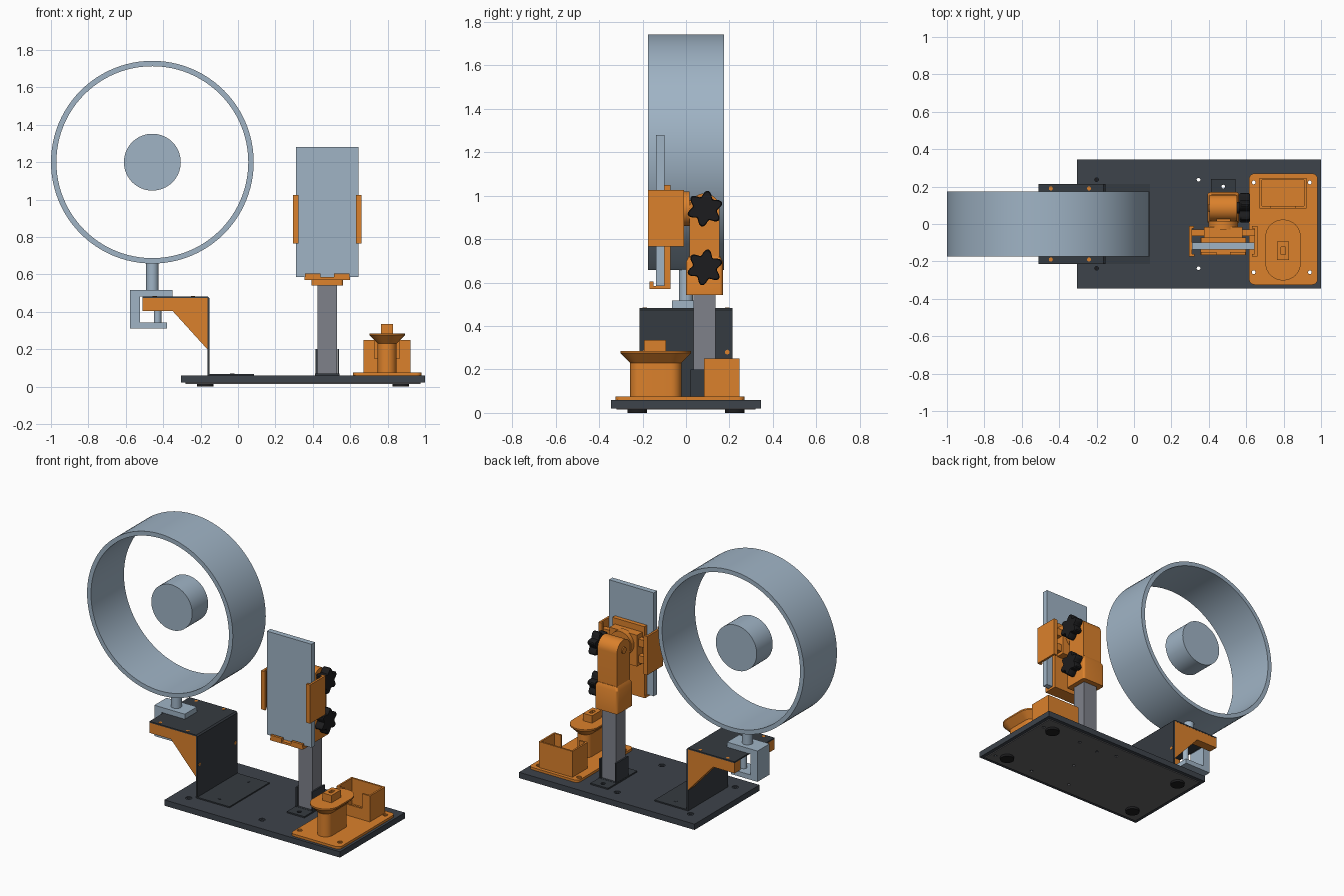
import bpy, bmesh, math

if "Cube" in bpy.data.objects:
    bpy.data.objects.remove(bpy.data.objects["Cube"])


def material(name, rgb):
    m = bpy.data.materials.new(name)
    m.use_nodes = True
    m.diffuse_color = (*rgb, 1)
    m.node_tree.nodes["Principled BSDF"].inputs["Base Color"].default_value = (*rgb, 1)
    return m


STEEL_BLUE = material("steel_blue", (0.35, 0.455, 0.56))
ORANGE = material("printed_orange", (0.71, 0.22, 0.025))
CHARCOAL = material("charcoal_board", (0.047, 0.056, 0.07))
SHEET = material("dark_sheet_metal", (0.036, 0.043, 0.052))
GREY = material("post_grey", (0.21, 0.22, 0.255))
BLACK = material("rubber_black", (0.012, 0.012, 0.013))
PANEL = material("underside_grey", (0.13, 0.13, 0.135))


# ---- helpers: every part is a loft through matching loops ----
def shade(ob):
    bpy.ops.object.select_all(action='DESELECT')
    ob.select_set(True)
    bpy.context.view_layer.objects.active = ob
    bpy.ops.object.shade_smooth_by_angle(angle=math.radians(30))


def loft(name, loops, mat, ring=False):
    bm = bmesh.new()
    rows = [[bm.verts.new(p) for p in loop] for loop in loops]
    n = len(rows[0])
    pairs = list(zip(rows, rows[1:])) + ([(rows[-1], rows[0])] if ring else [])
    for a, b in pairs:
        for i in range(n):
            j = (i + 1) % n
            bm.faces.new((a[i], a[j], b[j], b[i]))
    if not ring:
        bm.faces.new(rows[0])
        bm.faces.new(rows[-1])
    bmesh.ops.recalc_face_normals(bm, faces=bm.faces)
    mesh = bpy.data.meshes.new(name)
    bm.to_mesh(mesh)
    bm.free()
    mesh.materials.append(mat)
    ob = bpy.data.objects.new(name, mesh)
    bpy.context.collection.objects.link(ob)
    shade(ob)
    return ob


def place(pts, axis, d):
    if axis == 'X':
        return [(d, u, v) for u, v in pts]
    if axis == 'Y':
        return [(u, d, v) for u, v in pts]
    return [(u, v, d) for u, v in pts]


def prism(name, pts, axis, lo, hi, mat):
    return loft(name, [place(pts, axis, lo), place(pts, axis, hi)], mat)


def box(name, x0, x1, y0, y1, z0, z1, mat):
    return prism(name, rect(x0, x1, y0, y1), 'Z', z0, z1, mat)


def rect(x0, x1, y0, y1):
    return [(x0, y0), (x1, y0), (x1, y1), (x0, y1)]


def circle(u, v, r, n=32):
    return [(u + r * math.cos(2 * math.pi * i / n), v + r * math.sin(2 * math.pi * i / n))
            for i in range(n)]


def rounded(x0, x1, y0, y1, r, n=8):
    pts = []
    corners = [(x1 - r, y1 - r), (x0 + r, y1 - r), (x0 + r, y0 + r), (x1 - r, y0 + r)]
    for k, (cx, cy) in enumerate(corners):
        for i in range(n + 1):
            a = math.pi / 2 * (k + i / n)
            pts.append((cx + r * math.cos(a), cy + r * math.sin(a)))
    return pts


def drill(ob, x, y, top, sink):
    """Cut a countersunk hole down from the given height, right through the part."""
    cutter = loft("hole_cutter", [place(circle(x, y, r, 16), 'Z', z) for r, z in
                                  [(sink, top + 0.01), (sink, top - 0.005),
                                   (0.01, top - 0.005), (0.01, 0.005)]], ob.data.materials[0])
    cutter.hide_render = True
    mod = ob.modifiers.new("hole", 'BOOLEAN')
    mod.operation = 'DIFFERENCE'
    mod.object = cutter
    bpy.context.view_layer.objects.active = ob
    bpy.ops.object.modifier_apply(modifier=mod.name)
    bpy.data.objects.remove(cutter)
    shade(ob)


# ---- base board with a grey underside panel and feet ----
base = box("base_board", -0.305, 1, -0.345, 0.345, 0.021, 0.06, CHARCOAL)
panel = box("underside_panel", -0.28, 0.975, -0.32, 0.32, 0.015, 0.022, PANEL)
TRAY_HOLES = [(x, y) for x in (0.64, 0.94) for y in (-0.258, 0.222)]
POST_HOLES = [(0.477, -0.03), (0.477, 0.2)]
for s in (-1, 1):
    for x in (-0.2, 0.345):
        drill(base, x, s * 0.237, 0.06, 0.02)
        drill(panel, x, s * 0.237, 0.022, 0.012)
for x, y in TRAY_HOLES + POST_HOLES:
    drill(base, x, y, 0.06, 0.012)
    drill(panel, x, y, 0.022, 0.012)
for s in (-1, 1):
    for x in (-0.175, 0.87):
        prism("rubber_foot", circle(x, s * 0.225, 0.045), 'Z', 0, 0.021, BLACK)

# ---- stepped sheet bracket with side gussets ----
prism("sheet_bracket", [(0.085, 0.06), (0.085, 0.068), (-0.153, 0.068), (-0.153, 0.474),
                        (-0.162, 0.483), (-0.51, 0.483), (-0.51, 0.474),
                        (-0.164, 0.474), (-0.164, 0.06)], 'Y', -0.213, 0.213, SHEET)
for s in (-1, 1):
    prism("side_gusset", [(-0.51, 0.474), (-0.164, 0.474), (-0.164, 0.2),
                          (-0.35, 0.405), (-0.51, 0.405)],
          'Y', s * 0.15, s * 0.212, ORANGE)
    for x in (-0.445, -0.24):
        prism("gusset_screw", circle(x, s * 0.19, 0.011, 12), 'Z', 0.48, 0.4845, ORANGE)
    prism("gusset_side_screw", circle(s * 0.19, 0.28, 0.011, 12), 'X', -0.16, -0.1515, ORANGE)
    prism("bracket_foot_bolt", circle(-0.03, s * 0.15, 0.012, 12), 'Z', 0.066, 0.07, SHEET)

# ---- hoop, hub and table clamp ----
loft("hoop", [place(circle(-0.458, 1.2, r, 96), 'Y', y) for r, y in
              [(0.542, -0.175), (0.542, 0.175), (0.513, 0.175), (0.513, -0.175)]],
     STEEL_BLUE, ring=True)
prism("hub", circle(-0.458, 1.2, 0.152, 64), 'Y', -0.05, 0.12, STEEL_BLUE)
prism("hoop_stem", circle(-0.458, 0, 0.033), 'Z', 0.51, 0.672, STEEL_BLUE)
prism("clamp_frame", [(-0.577, 0.31), (-0.38, 0.31), (-0.38, 0.343), (-0.525, 0.343),
                      (-0.525, 0.483), (-0.35, 0.483), (-0.35, 0.517), (-0.577, 0.517)],
      'Y', -0.065, 0.065, STEEL_BLUE)
prism("clamp_screw", circle(-0.43, 0, 0.02, 20), 'Z', 0.34, 0.474, STEEL_BLUE)

# ---- upright post in its U bracket ----
box("post", 0.425, 0.53, 0.035, 0.135, 0.065, 0.58, GREY)
prism("post_bracket", [(0.414, 0.06), (0.541, 0.06), (0.541, 0.2), (0.531, 0.2),
                       (0.531, 0.07), (0.424, 0.07), (0.424, 0.2), (0.414, 0.2)],
      'Y', 0.02, 0.15, SHEET)
foot = box("post_bracket_foot", 0.412, 0.543, -0.07, 0.24, 0.06, 0.069, SHEET)
for x, y in POST_HOLES:
    drill(foot, x, y, 0.069, 0.014)

# ---- post socket, neck and pivot ----
loft("post_socket", [place(rounded(0.393 + i, 0.562 - i, 0.0 + i, 0.17 - i, 0.015), 'Z', z)
                     for i, z in [(0, 0.542), (0, 0.695), (0.012, 0.72)]], ORANGE)
top = [(0.085 + 0.07 * math.cos(math.pi * i / 20), 0.94 + 0.07 * math.sin(math.pi * i / 20))
       for i in range(21)]
prism("neck", [(0.155, 0.7)] + top + [(0.015, 0.7)], 'X', 0.405, 0.55, ORANGE)
prism("pivot_cap", circle(0.085, 0.94, 0.022, 20), 'X', 0.398, 0.406, ORANGE)
box("pivot_lug", 0.44, 0.515, -0.02, 0.06, 0.9, 0.98, ORANGE)
prism("swivel_disc", circle(0.477, 0.94, 0.08, 40), 'Y', -0.03, 0.015, ORANGE)


# ---- star knobs ----
def star(y, z, scale):
    pts = []
    for i in range(60):
        a = 2 * math.pi * i / 60
        r = scale * (0.07 + 0.014 * math.cos(6 * a - 2.1))
        pts.append((y + r * math.cos(a), z + r * math.sin(a)))
    return pts


for z in (0.94, 0.67):
    loft("star_knob", [place(star(0.087, z, s), 'X', x) for s, x in
                       [(0.93, 0.565), (1, 0.571), (1, 0.613), (0.93, 0.62)]], BLACK)
    prism("knob_shaft", circle(0.087, z, 0.03, 24), 'X', 0.54, 0.57, BLACK)

# ---- slab and its holder ----
box("slab", 0.31, 0.643, -0.137, -0.1, 0.585, 1.28, STEEL_BLUE)
box("holder_back", 0.36, 0.598, -0.1, -0.072, 0.57, 1.05, ORANGE)
box("holder_block", 0.375, 0.58, -0.073, -0.015, 0.8, 1.01, ORANGE)
box("holder_shelf", 0.355, 0.598, -0.165, -0.072, 0.57, 0.585, ORANGE)
for s in (-1, 1):
    def mx(d):
        return 0.477 + s * d
    box("shelf_lip", mx(0.035), mx(0.12), -0.167, -0.15, 0.57, 0.605, ORANGE)
    prism("side_clip", [(mx(0.182), -0.175), (mx(0.182), -0.01), (mx(0.155), -0.01),
                        (mx(0.155), -0.025), (mx(0.168), -0.025), (mx(0.168), -0.16),
                        (mx(0.153), -0.16), (mx(0.153), -0.175)],
          'Z', 0.765, 1.025, ORANGE)
    for z in (0.82, 0.93):
        box("clip_arm", mx(0.09), mx(0.172), -0.065, -0.03, z, z + 0.05, ORANGE)

# ---- accessory tray with open bin ----
tray = prism("tray", rounded(0.615, 0.982, -0.325, 0.27, 0.03), 'Z', 0.06, 0.076, ORANGE)
for x, y in TRAY_HOLES:
    drill(tray, x, y, 0.076, 0.016)
prism("open_bin", [(0.73, 0.084), (0.73, 0.096), (0.684, 0.096), (0.684, 0.235),
                   (0.91, 0.235), (0.91, 0.096), (0.864, 0.096), (0.864, 0.084),
                   (0.922, 0.084), (0.922, 0.247), (0.672, 0.247), (0.672, 0.084)],
      'Z', 0.07, 0.25, ORANGE)
box("bin_front_sill", 0.725, 0.87, 0.084, 0.096, 0.07, 0.15, ORANGE)


# ---- flared pedestal with slotted key on top ----
def oval(hx, hy):
    return rounded(0.797 - hx, 0.797 + hx, -0.139 - hy, -0.139 + hy, hx - 0.001)


loft("pedestal", [place(oval(hx, hy), 'Z', z) for hx, hy, z in
                  [(0.05, 0.118, 0.07), (0.05, 0.118, 0.23),
                   (0.095, 0.163, 0.275), (0.095, 0.163, 0.285)]], ORANGE)
loft("slotted_key", [place(rect(0.797 - hx, 0.797 + hx, -0.143 - hy, -0.143 + hy), 'Z', z)
                     for hx, hy, z in [(0.033, 0.05, 0.28), (0.033, 0.05, 0.335),
                                       (0.012, 0.02, 0.335), (0.012, 0.02, 0.305)]], ORANGE)
